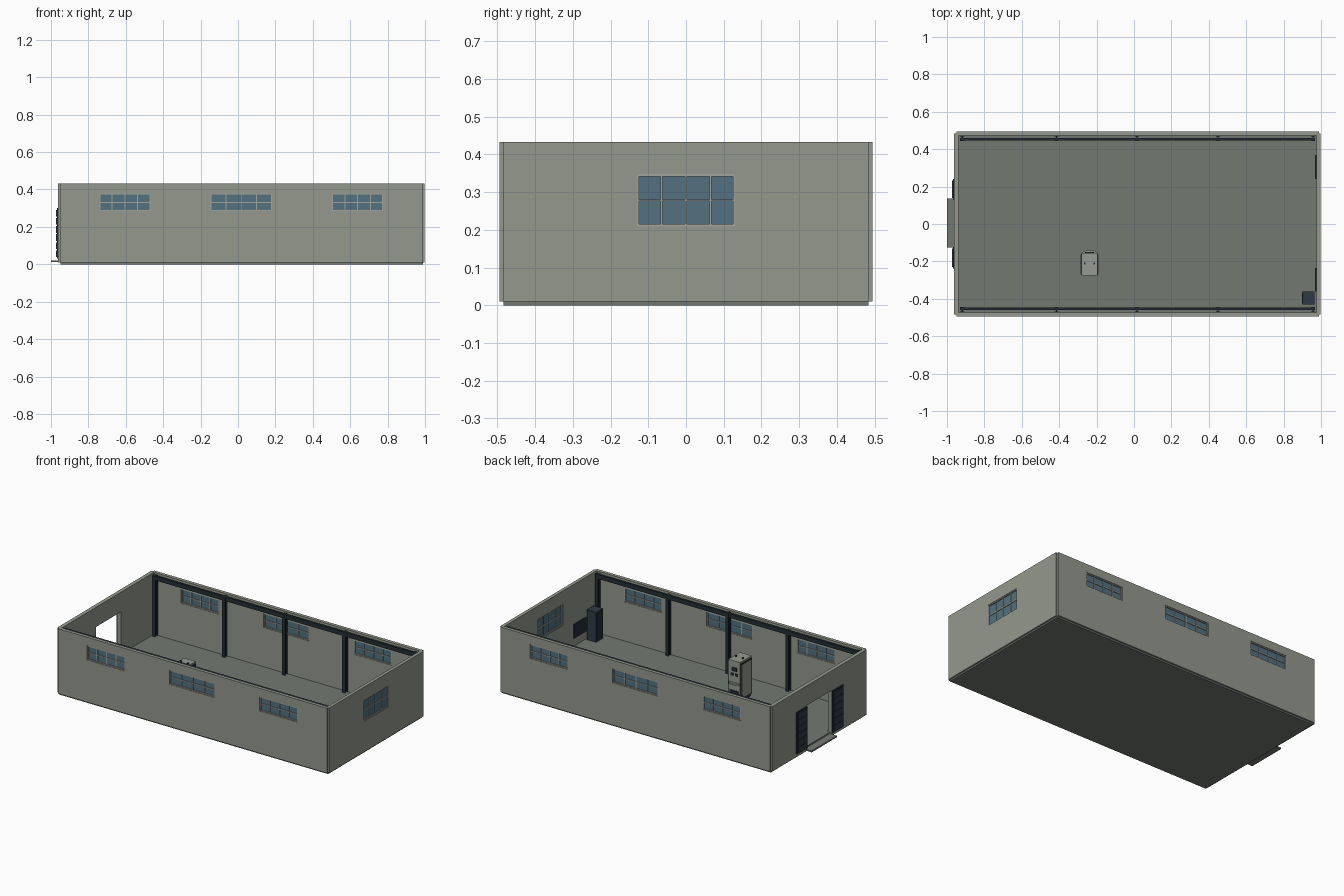
import bpy, bmesh, math

if "Cube" in bpy.data.objects:
    bpy.data.objects.remove(bpy.data.objects["Cube"])


def material(name, rgb):
    m = bpy.data.materials.new(name)
    m.diffuse_color = (*rgb, 1)
    m.use_nodes = True
    m.node_tree.nodes["Principled BSDF"].inputs["Base Color"].default_value = m.diffuse_color
    return m


WALL = material("wall_grey", (0.295, 0.318, 0.27))
FLOOR = material("floor_grey", (0.172, 0.19, 0.165))
GLASS = material("window_blue", (0.085, 0.165, 0.215))
FRAME = material("frame_grey", (0.36, 0.37, 0.33))
STEEL = material("dark_steel", (0.018, 0.028, 0.036))
NAVY = material("dark_navy", (0.03, 0.042, 0.06))
MACHINE = material("machine_grey", (0.31, 0.325, 0.285))


def finish(name, bm, mat):
    bmesh.ops.recalc_face_normals(bm, faces=bm.faces)
    me = bpy.data.meshes.new(name)
    bm.to_mesh(me)
    bm.free()
    me.materials.append(mat)
    ob = bpy.data.objects.new(name, me)
    bpy.context.collection.objects.link(ob)
    return ob


def boxes(name, mat, *spans):
    """One object from boxes given as (x0, x1, y0, y1, z0, z1)."""
    bm = bmesh.new()
    for x0, x1, y0, y1, z0, z1 in spans:
        vs = bmesh.ops.create_cube(bm, size=1)["verts"]
        for v in vs:
            v.co.x = x1 if v.co.x > 0 else x0
            v.co.y = y1 if v.co.y > 0 else y0
            v.co.z = z1 if v.co.z > 0 else z0
    return finish(name, bm, mat)


def span(axis, d0, d1, u0, u1, z0, z1):
    """Box across a wall: d is depth, u runs along the wall."""
    return (u0, u1, d0, d1, z0, z1) if axis == "x" else (d0, d1, u0, u1, z0, z1)


def wall(name, axis, d0, d1, u0, u1, holes):
    """Slab running along axis with rectangular openings (u0, u1, z0, z1)."""
    us = sorted({u0, u1, *[h[0] for h in holes], *[h[1] for h in holes]})
    zs = sorted({Z0, Z1, *[h[2] for h in holes], *[h[3] for h in holes]})
    bm = bmesh.new()

    def point(u, z):
        return (u, d0, z) if axis == "x" else (d0, u, z)
    grid = [[bm.verts.new(point(u, z)) for z in zs] for u in us]
    for i in range(len(us) - 1):
        for j in range(len(zs) - 1):
            u, z = (us[i] + us[i + 1]) / 2, (zs[j] + zs[j + 1]) / 2
            if not any(h[0] < u < h[1] and h[2] < z < h[3] for h in holes):
                bm.faces.new((grid[i][j], grid[i + 1][j],
                              grid[i + 1][j + 1], grid[i][j + 1]))
    bmesh.ops.delete(bm, geom=[v for v in bm.verts if not v.link_faces], context="VERTS")
    ext = bmesh.ops.extrude_face_region(bm, geom=bm.faces[:])["geom"]
    moved = [e for e in ext if isinstance(e, bmesh.types.BMVert)]
    t = d1 - d0
    bmesh.ops.translate(bm, verts=moved, vec=(0, t, 0) if axis == "x" else (t, 0, 0))
    finish(name, bm, WALL)


def window(name, axis, d0, d1, u0, u1, z0, z1):
    """Border, 4 x 2 glazing bars and a thin pane."""
    b, m = 0.006, 0.0025
    parts = [span(axis, d0, d1, u0, u0 + b, z0, z1), span(axis, d0, d1, u1 - b, u1, z0, z1),
             span(axis, d0, d1, u0 + b, u1 - b, z0, z0 + b),
             span(axis, d0, d1, u0 + b, u1 - b, z1 - b, z1)]
    zc, dc = (z0 + z1) / 2, (d0 + d1) / 2
    e = 0.006
    parts.append(span(axis, dc - e, dc + e, u0 + b, u1 - b, zc - m, zc + m))
    for k in (1, 2, 3):
        u = u0 + (u1 - u0) * k / 4
        parts.append(span(axis, dc - e, dc + e, u - m, u + m, z0 + b, z1 - b))
    boxes(name + "_frame", FRAME, *parts)
    boxes(name + "_glass", GLASS,
          span(axis, dc - 0.0015, dc + 0.0015, u0 + b, u1 - b, z0 + b, z1 - b))


# Shell: floor slab and four walls with notched corners
Z0, Z1, FT = 0.01, 0.433, 0.03
boxes("floor", FLOOR, (-0.95, 0.988, -0.484, 0.484, 0, FT))
side_windows = [(-0.741, -0.468, 0.285, 0.378), (-0.147, 0.182, 0.285, 0.378),
                (0.503, 0.776, 0.285, 0.378)]
end_window = (-0.13, 0.13, 0.209, 0.348)
doorway = (-0.125, 0.135, 0.021, 0.305)
wall("front_wall", "x", -0.495, -0.473, -0.95, 0.988, side_windows)
wall("back_wall", "x", 0.473, 0.495, -0.95, 0.988, side_windows)
wall("right_wall", "y", 0.976, 0.998, -0.484, 0.484, [end_window])
wall("left_wall", "y", -0.962, -0.937, -0.484, 0.484, [doorway])

# Windows
for i, w in enumerate(side_windows):
    window(f"front_window_{i + 1}", "x", -0.492, -0.476, *w)
    window(f"back_window_{i + 1}", "x", 0.476, 0.492, *w)
window("right_window", "y", 0.979, 0.995, *end_window)

# Steel frame: H columns and a long beam on each side
for side, s in (("front", -1), ("back", 1)):
    def depth(a, b):
        return sorted((s * a, s * b))
    boxes(side + "_beam", STEEL, (-0.93, 0.968, *depth(0.447, 0.461), 0.398, 0.425))
    for i, x in enumerate((-0.918, -0.415, 0.016, 0.45, 0.957)):
        w = 0.011
        boxes(f"{side}_column_{i + 1}", STEEL,
              (x - w, x + w, *depth(0.445, 0.449), FT, 0.424),
              (x - w, x + w, *depth(0.467, 0.471), FT, 0.424),
              (x - 0.003, x + 0.003, *depth(0.449, 0.467), FT, 0.424))

# Door step and two open door leaves on the outside of the left wall
boxes("door_step", FLOOR, (-1.0, -0.94, -0.125, 0.135, 0.011, 0.021))
for side, y0, y1 in (("front", -0.237, -0.124), ("back", 0.132, 0.24)):
    boxes(side + "_door", STEEL, (-0.969, -0.962, y0, y1, 0.03, 0.302))
    panels = []
    n = 6
    for k in range(n):
        z = 0.038 + k * 0.0435
        panels.append((-0.972, -0.968, y0 + 0.008, y1 - 0.008, z, z + 0.036))
    boxes(side + "_door_panels", NAVY, *panels)

# Radiators below the right window
for side, y0, y1 in (("front", -0.36, -0.235), ("back", 0.24, 0.37)):
    boxes(side + "_radiator", STEEL, (0.968, 0.976, y0, y1, 0.085, 0.175))

# Corner cupboard
boxes("cupboard", NAVY, (0.90, 0.966, -0.43, -0.36, FT, 0.225))
boxes("cupboard_door", STEEL, (0.897, 0.90, -0.425, -0.365, 0.04, 0.215))

# Machine cabinet, its control side facing the back
boxes("machine_body", MACHINE, (-0.28, -0.196, -0.275, -0.155, 0.045, 0.292))
boxes("machine_base", STEEL, (-0.276, -0.2, -0.27, -0.16, FT, 0.045))
boxes("machine_side_trim", STEEL,
      (-0.284, -0.28, -0.272, -0.16, 0.05, 0.28), (-0.196, -0.192, -0.272, -0.16, 0.05, 0.28))
boxes("machine_side_panels", MACHINE,
      (-0.286, -0.283, -0.265, -0.167, 0.057, 0.273), (-0.193, -0.19, -0.265, -0.167, 0.057, 0.273))
boxes("machine_controls", STEEL,
      (-0.258, -0.222, -0.155, -0.151, 0.225, 0.25),
      (-0.262, -0.246, -0.155, -0.151, 0.195, 0.212),
      (-0.232, -0.214, -0.155, -0.151, 0.195, 0.212),
      (-0.27, -0.206, -0.155, -0.151, 0.06, 0.1))
boxes("machine_lifting_lugs", STEEL,
      (-0.267, -0.259, -0.217, -0.207, 0.292, 0.3), (-0.217, -0.209, -0.217, -0.207, 0.292, 0.3))

# Curved tray on the control side
bm = bmesh.new()
arc = [bm.verts.new((-0.238 + 0.04 * math.cos(a), -0.155 + 0.014 * math.sin(a), 0.14))
       for a in (math.pi * k / 12 for k in range(13))]
face = bm.faces.new(arc)
ext = bmesh.ops.extrude_face_region(bm, geom=[face])["geom"]
bmesh.ops.translate(bm, verts=[e for e in ext if isinstance(e, bmesh.types.BMVert)], vec=(0, 0, 0.012))
finish("machine_tray", bm, MACHINE)
